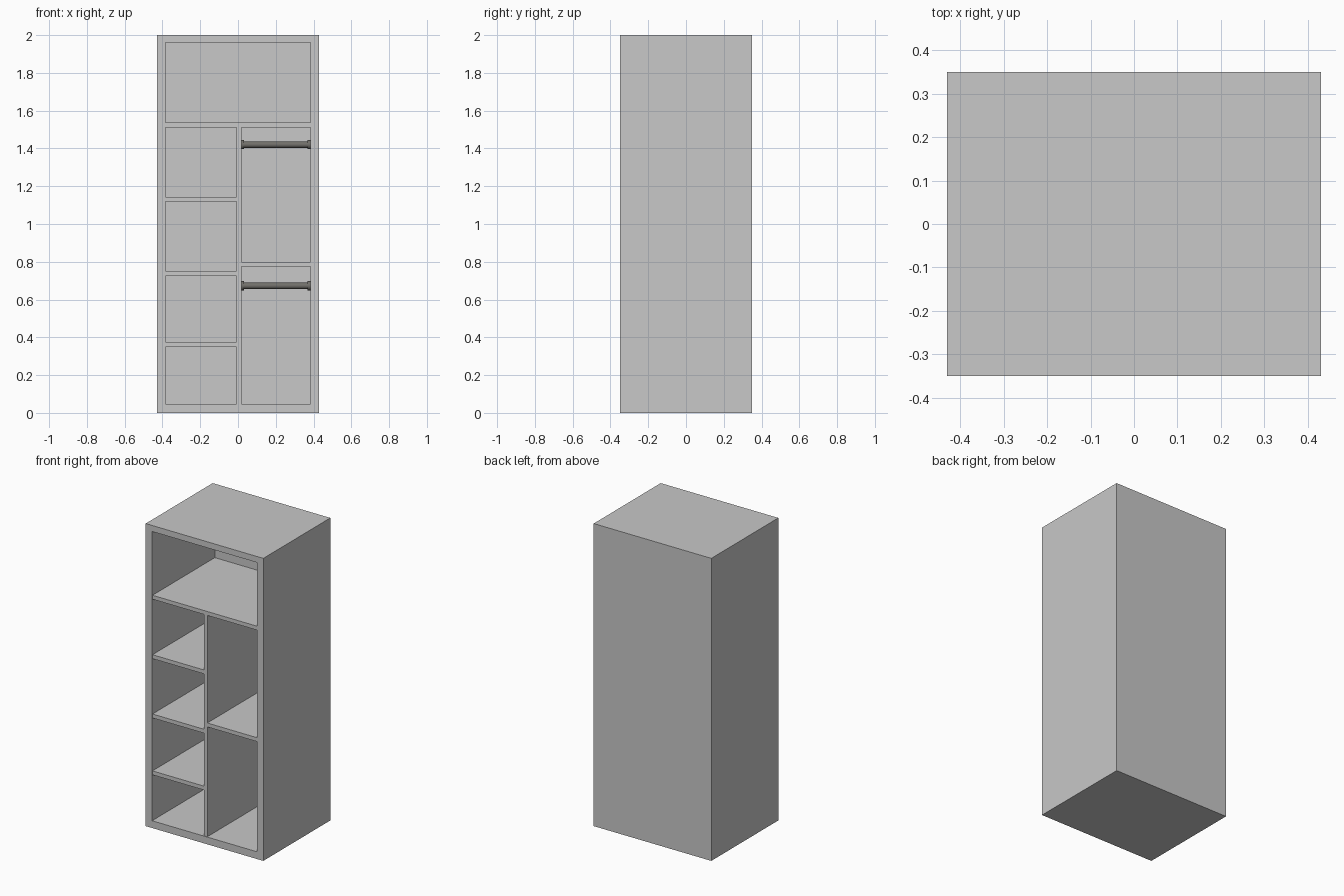
import bpy, math

if "Cube" in bpy.data.objects:
    bpy.data.objects.remove(bpy.data.objects["Cube"])


def material(name, rgb):
    m = bpy.data.materials.new(name)
    m.diffuse_color = (*rgb, 1)
    m.use_nodes = True
    m.node_tree.nodes["Principled BSDF"].inputs["Base Color"].default_value = m.diffuse_color
    return m


GREY = material("light_grey_board", (0.58, 0.58, 0.58))
METAL = material("dark_metal", (0.165, 0.16, 0.145))


def box(name, x0, x1, y0, y1, z0, z1):
    bpy.ops.mesh.primitive_cube_add(
        size=1, location=((x0 + x1) / 2, (y0 + y1) / 2, (z0 + z1) / 2))
    ob = bpy.context.object
    ob.name = name
    ob.scale = (x1 - x0, y1 - y0, z1 - z0)
    bpy.ops.object.transform_apply(location=False, rotation=False, scale=True)
    ob.data.materials.append(GREY)
    return ob


def rod(name, x0, x1, r, y, z):
    bpy.ops.mesh.primitive_cylinder_add(
        vertices=32, radius=r, depth=x1 - x0,
        location=((x0 + x1) / 2, y, z), rotation=(0, math.pi / 2, 0))
    ob = bpy.context.object
    ob.name = name
    ob.data.materials.append(METAL)
    bpy.ops.object.shade_smooth_by_angle()


W, D, H = 0.43, 0.35, 2.0       # half width, half depth, height
IN = 0.383                      # inner half width
BACK = 0.305                    # inner face of back panel
FLOOR, CEIL = 0.048, 1.96
FRONT = -D + 0.004              # front edge of shelves
T = 0.026                       # shelf thickness
DIV0, DIV1 = -0.008, 0.018      # divider sides
TOP_SHELF = 1.511               # underside of the top shelf

# Carcass as one shell: solid block with the interior cut out of the front
carcass = box("cabinet_carcass", -W, W, -D, D, 0, H)
cutter = box("interior_cutter", -IN, IN, -D - 0.1, BACK, FLOOR, CEIL)
mod = carcass.modifiers.new("hollow", 'BOOLEAN')
mod.operation = 'DIFFERENCE'
mod.solver = 'EXACT'
mod.object = cutter
bpy.context.view_layer.objects.active = carcass
bpy.ops.object.modifier_apply(modifier=mod.name)
bpy.data.objects.remove(cutter)

# Full-width top shelf and vertical divider
box("top_shelf", -IN, IN, FRONT, BACK, TOP_SHELF, TOP_SHELF + T)
box("divider", DIV0, DIV1, FRONT, BACK, FLOOR, TOP_SHELF)

# Shelves on each side of the divider
for i, z in enumerate((0.35, 0.726, 1.118)):
    box(f"left_shelf_{i + 1}", -IN, DIV0, FRONT, BACK, z, z + T)
box("right_shelf", DIV1, IN, FRONT, BACK, 0.774, 0.774 + T)

# Hanging rails with end flanges
for label, z in (("lower", 0.673), ("upper", 1.42)):
    rod(f"{label}_hanging_rail", DIV1, IN, 0.017, 0, z)
    rod(f"{label}_rail_left_flange", DIV1, DIV1 + 0.014, 0.024, 0, z)
    rod(f"{label}_rail_right_flange", IN - 0.014, IN, 0.024, 0, z)
